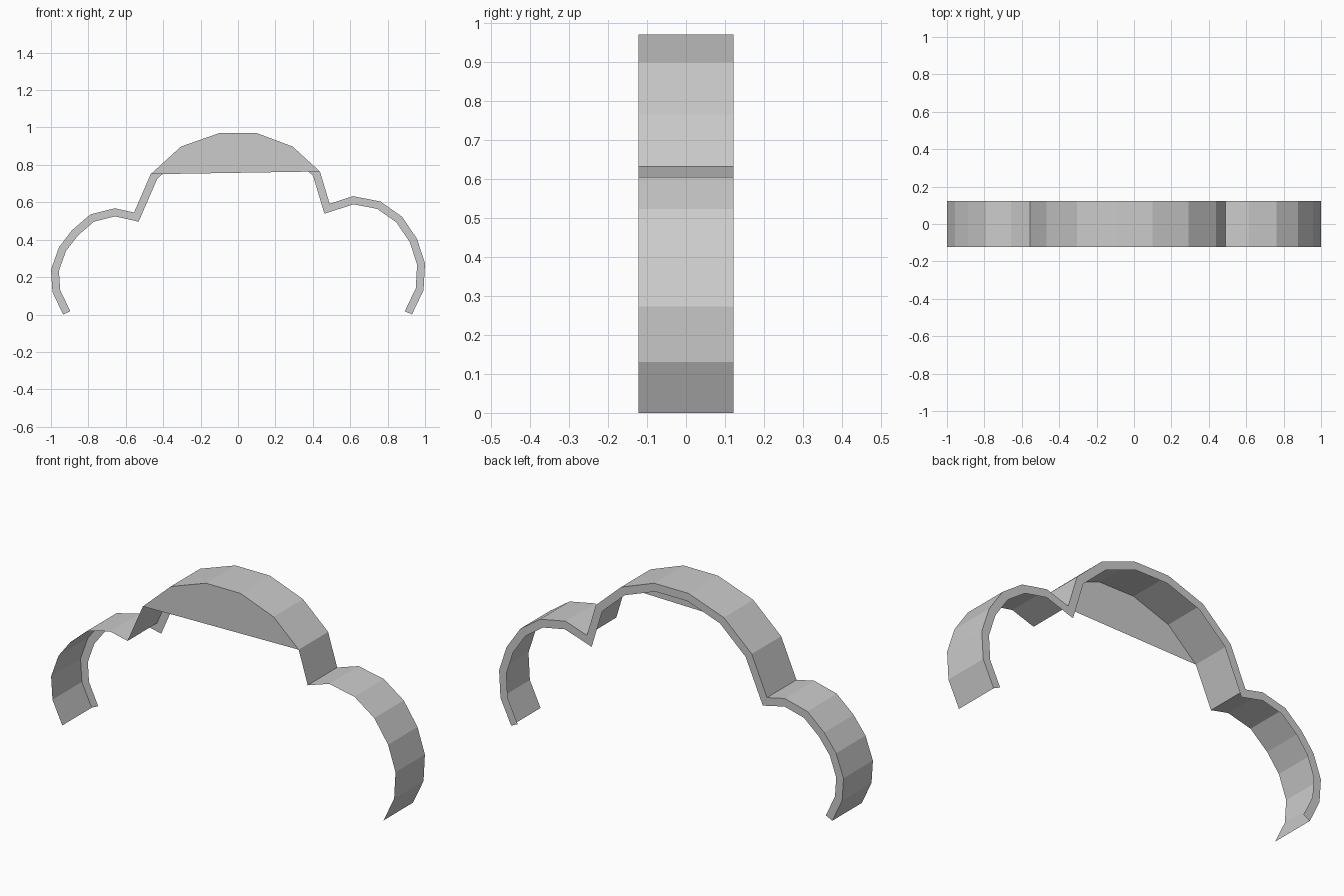
import bpy
from mathutils import Vector

if "Cube" in bpy.data.objects:
    bpy.data.objects.remove(bpy.data.objects["Cube"])

HALF = 0.122   # half depth of the band
RIM = 0.042    # width of the flat rim along the back edge

# Outer outline seen from the front (x, z), left foot to right foot
OUTLINE = [Vector(p) for p in [
    (-0.935, 0.0), (-0.992, 0.12), (-1.0, 0.24), (-0.957, 0.36),
    (-0.888, 0.45), (-0.79, 0.535), (-0.658, 0.568), (-0.556, 0.545),
    (-0.467, 0.75), (-0.305, 0.898), (-0.10, 0.97), (0.10, 0.97),
    (0.292, 0.898), (0.438, 0.765), (0.49, 0.592), (0.615, 0.633),
    (0.762, 0.604), (0.877, 0.523), (0.957, 0.405), (1.0, 0.272),
    (0.992, 0.13), (0.93, 0.0)]]
PLATE = slice(8, 14)   # outline points bounding the raised middle

grey = bpy.data.materials.new("light_grey")
grey.diffuse_color = (0.6, 0.6, 0.6, 1)
grey.use_nodes = True
grey.node_tree.nodes["Principled BSDF"].inputs["Base Color"].default_value = grey.diffuse_color


def make(name, verts, faces):
    mesh = bpy.data.meshes.new(name)
    mesh.from_pydata(verts, [], faces)
    mesh.materials.append(grey)
    obj = bpy.data.objects.new(name, mesh)
    bpy.context.collection.objects.link(obj)
    return obj


def at(points, y):
    return [(p.x, y, p.y) for p in points]


def strip(n):
    return [(i, i + 1, n + i + 1, n + i) for i in range(n - 1)]


def inset(points, width):
    """Offset an open outline inward with mitred corners."""
    normals = []
    for a, b in zip(points, points[1:]):
        d = (b - a).normalized()
        normals.append(Vector((d.y, -d.x)))
    result = []
    for i, p in enumerate(points):
        n0 = normals[max(i - 1, 0)]
        n1 = normals[min(i, len(normals) - 1)]
        result.append(p + (n0 + n1) * (width / (1 + n0.dot(n1))))
    return result


count = len(OUTLINE)

# Thin curved band
make("arch_band", at(OUTLINE, -HALF) + at(OUTLINE, HALF), strip(count))

# Flat rim turned inward along the back edge
make("back_rim", at(OUTLINE, HALF) + at(inset(OUTLINE, RIM), HALF), strip(count))

# Flat panel closing the front of the raised middle
panel = at(OUTLINE[PLATE], -HALF)
make("front_panel", panel, [tuple(reversed(range(len(panel))))])
